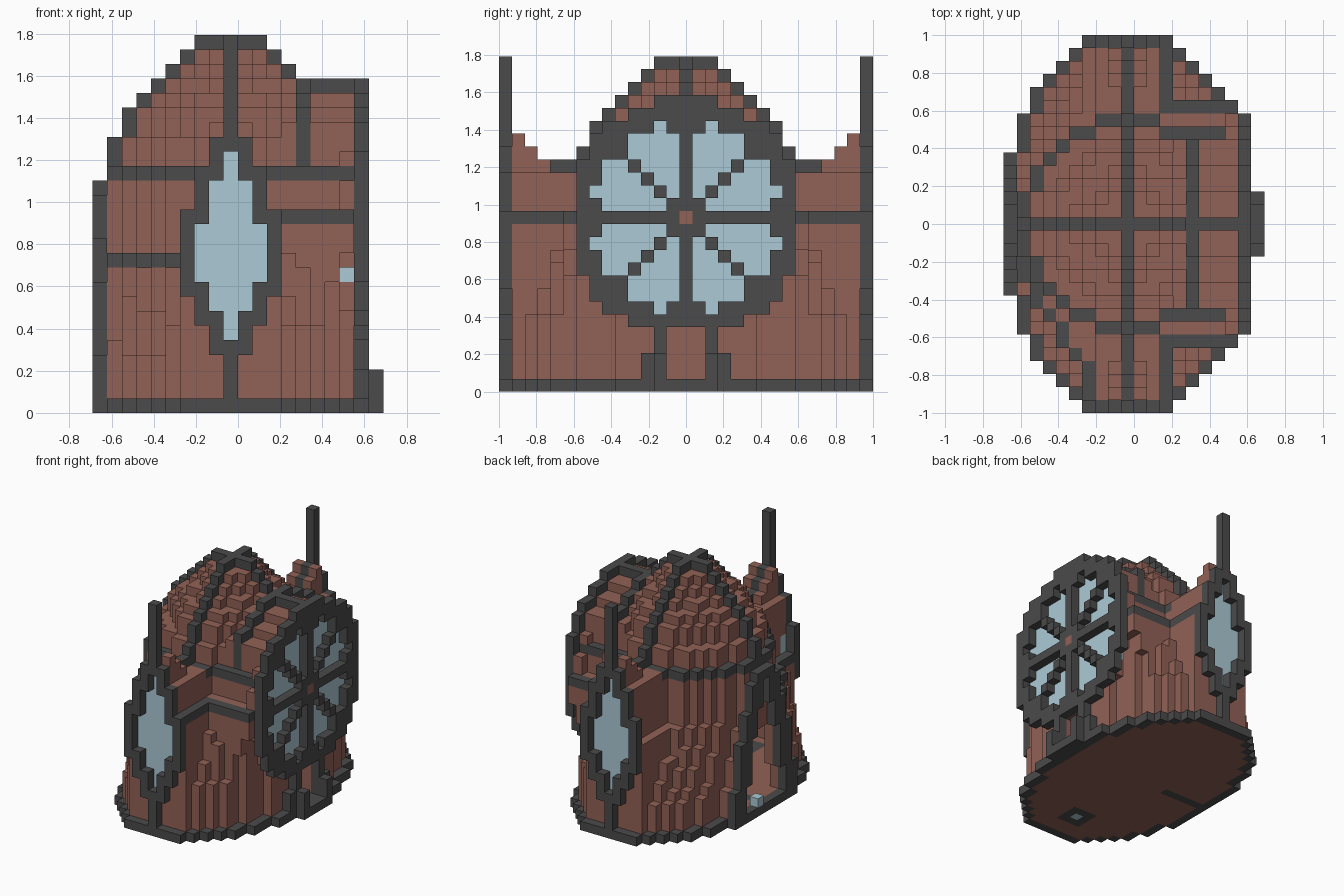
import bpy
from math import hypot, sqrt

cube = bpy.data.objects.get("Cube")
if cube:
    bpy.data.objects.remove(cube)

V = 2 / 29                      # block size
X0 = -V / 2                     # centre column of the body
RADII = [8, 8, 8, 7, 7, 6, 5, 4, 3, 2]   # dome rib profile, from the ring upwards
DOME_Z = 16
ROSE_Z = 13


def material(name, rgb):
    m = bpy.data.materials.new(name)
    m.use_nodes = True
    m.diffuse_color = (*rgb, 1)
    m.node_tree.nodes["Principled BSDF"].inputs["Base Color"].default_value = (*rgb, 1)
    return m


BROWN = material("brown_clay", (0.285, 0.12, 0.094))
DARK = material("dark_iron", (0.069, 0.069, 0.069))
GLASS = material("pale_blue_glass", (0.41, 0.59, 0.665))

CELLS = [(x, y, z) for x in range(-9, 11) for y in range(-14, 15) for z in range(26)]
SIDES = [(1, 0, 0), (-1, 0, 0), (0, 1, 0), (0, -1, 0), (0, 0, 1), (0, 0, -1)]
grid = {}                       # block -> part name
part_material = {}


def near(c, s):
    return (c[0] + s[0], c[1] + s[1], c[2] + s[2])


def fill(part, mat, rule):
    """Give every block that meets the rule to one part."""
    part_material[part] = mat
    for c in CELLS:
        if rule(*c):
            grid[c] = part


def in_base(x, y, z=0):
    return (x / 9.7) ** 2 + (y / 15) ** 2 <= 1


def in_wall(x, y, z):
    """Oval foot that blends upwards into a drum with two end lobes."""
    a, r = abs(y), hypot(x, y)
    if not 1 <= z <= DOME_Z:
        return False
    if z > (ROSE_Z if x > 0 else 10):
        return r <= 8.4 or (abs(x) <= 2 and a <= 13)
    low = hypot(x / 8.7, y / 13.9)
    if x > 0:
        drum, t = max(x / 8.4, a / 9.4), (z - 5) / 8
    else:
        drum, t = r / 8.4, (z - 3) / (20 if y < 0 else 9)
    high = min(drum, max(abs(x) / 3.4, a / 13.6))
    t = min(max(t, 0), 1)
    return low * (1 - t) + high * t <= 1


def in_lobe_roof(x, y, z):
    a = abs(y)
    top = 17 + max(0, a - 10) - 3 * max(0, abs(x) - 1)
    return 8 <= a <= 13 and abs(x) <= 2 and DOME_Z <= z < top


def in_dome(x, y, z):
    i = z - DOME_Z
    return 0 <= i < 9 and hypot(x, y) <= min(RADII[i + 1], RADII[i] - 1) + 0.4


def rose_r2(y, z):
    return y * y + (z - ROSE_Z) ** 2


def in_gable(x, y, z):
    """Barrel roof from the dome to the round window, backing its rim."""
    if not 4 <= x <= 8 or z <= ROSE_Z or rose_r2(y, z) > 72:
        return False
    width = (8 if z < DOME_Z else 7) if x == 8 else (7 if z <= DOME_Z else 6)
    return abs(y) <= width


def in_porch(x, y, z):
    return x >= 6 and abs(y) <= 1 and 1 <= z <= 4


def lancet_half(z):
    """Half width of the pointed end window glass, -1 where there is none."""
    for lo, hi, w in ((9, 12, 2), (7, 15, 1), (5, 17, 0)):
        if lo <= z <= hi:
            return w
    return -1


def in_lancet_frame(x, z):
    w = max(lancet_half(z + d) for d in (-1, 0, 1))
    return w >= 0 and abs(x) <= w + 1


def arch_half(z):
    return round(5 * sqrt(max(0, 1 - z / 16)))


# Clay mass of the building, hollowed to a one block shell
fill("floor", BROWN, lambda x, y, z: z == 0 and in_base(x, y))
fill("walls", BROWN, lambda x, y, z: in_wall(x, y, z) and not in_porch(x, y, z))
fill("lobe_roofs", BROWN, in_lobe_roof)
fill("rose_gable", BROWN, in_gable)
fill("dome", BROWN, in_dome)
solid = set(grid)
for c in solid:
    if all(near(c, s) in solid for s in SIDES):
        del grid[c]

# Dark base ring and floor inlays
fill("base_ring", DARK, lambda x, y, z: z == 0 and in_base(x, y) and not all(
    in_base(x + s[0], y + s[1]) for s in SIDES))
fill("floor_inlay", DARK, lambda x, y, z: z == 0 and (
    (y == 0 and -8 <= x <= -4) or (abs(x) <= 1 and abs(y + 10) <= 1)))
fill("floor_light", GLASS, lambda x, y, z: (x, y, z) == (0, -10, 0))

# Dome ring and crossing ribs
fill("dome_ring", DARK, lambda x, y, z: z == DOME_Z and (
    7.4 < hypot(x, y) <= 8.4 and x < 5 or abs(y) == 7 and 4 <= x <= 8))


def rib(x, y, z):
    i = z - DOME_Z
    if i < 0 or (x and y):
        return False
    r = abs(x) + abs(y)
    return r <= RADII[i] and (i == 9 or r >= RADII[i + 1] - 1)


fill("dome_ribs", DARK, rib)
fill("gable_ridge", DARK, lambda x, y, z: y == 0 and z == 22 and 5 <= x <= 9)
fill("gable_arch", DARK, lambda x, y, z: x == 5 and z >= 17 and abs(y) <= 6
     and 50 <= rose_r2(y, z) <= 86)
fill("lobe_ridges", DARK, lambda x, y, z: x == 0 and 9 <= abs(y) <= 13
     and z == max(17, 6 + abs(y)))

# Wall bands
fill("side_bands", DARK, lambda x, y, z: z == 13 and (
    (x == 3 and 9 <= abs(y) <= 13) or (abs(y) == 9 and 3 <= x <= 8)))
fill("front_band", DARK, lambda x, y, z: z == 10 and x <= -3 and y < -2
     and (x, y, z) in solid and not all(near((x, y, z), s) in solid for s in SIDES[:4]))

# Pointed end windows with their spires
fill("lancet_frames", DARK, lambda x, y, z: abs(y) == 14 and in_lancet_frame(x, z)
     and abs(x) > lancet_half(z))
fill("lancet_glass", GLASS, lambda x, y, z: abs(y) == 13 and abs(x) <= lancet_half(z))
fill("spires", DARK, lambda x, y, z: abs(y) == 14 and x == 0 and (z < 5 or z > 17))


# Round window
def rose_glass(y, z):
    a, d = abs(y), abs(z - ROSE_Z)
    return rose_r2(y, z) <= 54 and a and d and a != d and {a, d} != {1, 7}


fill("rose_frame", DARK, lambda x, y, z: x == 9 and z >= 5 and abs(y) <= 8
     and rose_r2(y, z) <= 86 and not rose_glass(y, z))
fill("rose_glass", GLASS, lambda x, y, z: x == 8 and rose_glass(y, z))
fill("rose_boss", BROWN, lambda x, y, z: (x, y, z) == (9, 0, ROSE_Z))

# Porch posts and step below the round window
fill("porch_posts", DARK, lambda x, y, z: (
    (x == 9 and (abs(y) == 2 and z < 6 or abs(y) == 3 and z < 3))
    or (x == 10 and (abs(y) == 2 and z < 3 or abs(y) < 2 and z == 0))))

# Pointed doorway on the opposite side
for c in list(grid):
    x, y, z = c
    if x <= -7 and 1 <= z <= 8 and abs(y) < arch_half(z) - 1:
        del grid[c]
fill("doorway_arch", DARK, lambda x, y, z: x == -9 and z < 16
     and arch_half(z) - 1 <= abs(y) <= arch_half(z))
fill("doorway_light", GLASS, lambda x, y, z: (x, y, z) == (-9, 1, 1))


def corners(c, s):
    """Corners of one block side, wound to face outwards."""
    axis = [abs(k) for k in s].index(1)
    u, v = (axis + 1) % 3, (axis + 2) % 3
    ring = [(-1, -1), (1, -1), (1, 1), (-1, 1)]
    for a, b in ring if s[axis] > 0 else reversed(ring):
        p = [2 * k for k in c]
        p[axis] += s[axis]
        p[u] += a
        p[v] += b
        yield tuple(p)


# One mesh object per part, with only the exposed block sides
for part, mat in part_material.items():
    index, faces = {}, []
    for c in [k for k, owner in grid.items() if owner == part]:
        for s in SIDES:
            if near(c, s) not in grid:
                faces.append([index.setdefault(p, len(index)) for p in corners(c, s)])
    if not faces:
        continue
    verts = [(p[0] * V / 2 + X0, p[1] * V / 2, (p[2] + 1) * V / 2) for p in index]
    mesh = bpy.data.meshes.new(part)
    mesh.from_pydata(verts, [], faces)
    mesh.materials.append(mat)
    bpy.context.collection.objects.link(bpy.data.objects.new(part, mesh))
